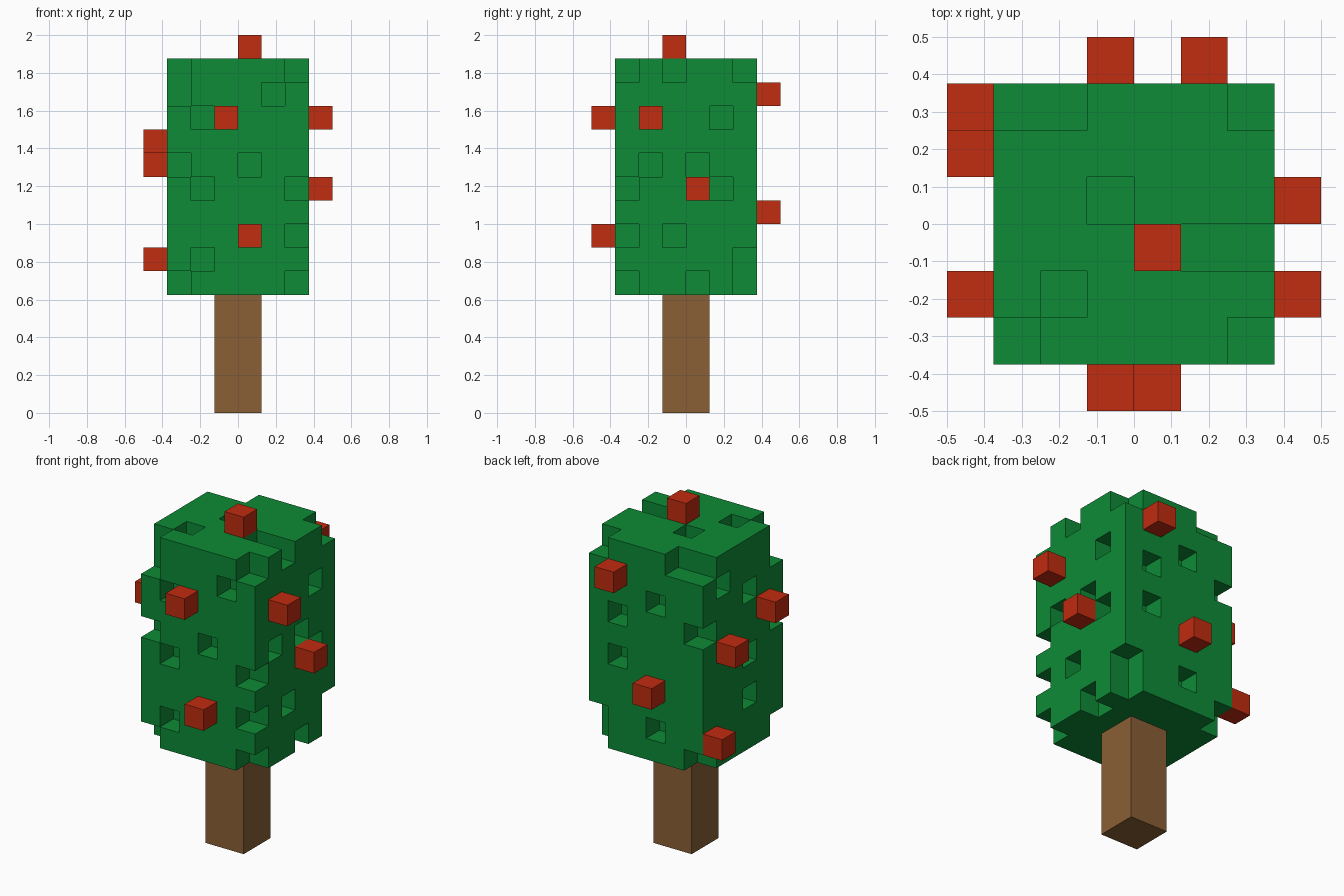
import bpy, bmesh
from mathutils import Vector

cube = bpy.data.objects.get("Cube")
if cube:
    bpy.data.objects.remove(cube, do_unlink=True)

U = 0.125                     # edge of one block
NX, NY, NZ = 6, 6, 10         # leaf crown size in blocks
ORIGIN = Vector((-0.375, -0.375, 0.625))


def material(name, rgb):
    m = bpy.data.materials.new(name)
    m.use_nodes = True
    m.diffuse_color = (*rgb, 1)
    m.node_tree.nodes["Principled BSDF"].inputs["Base Color"].default_value = (*rgb, 1)
    return m


GREEN = material("leaf green", (0.004, 0.258, 0.037))
RED = material("fruit red", (0.533, 0.025, 0.005))
BROWN = material("bark brown", (0.254, 0.117, 0.036))


def finish(name, bm, mat):
    mesh = bpy.data.meshes.new(name)
    bm.to_mesh(mesh)
    bm.free()
    mesh.materials.append(mat)
    ob = bpy.data.objects.new(name, mesh)
    bpy.context.collection.objects.link(ob)
    return ob


def box(name, lo, hi, mat):
    lo, hi = Vector(lo), Vector(hi)
    bm = bmesh.new()
    bmesh.ops.create_cube(bm, size=1)
    for v in bm.verts:
        v.co = Vector([lo[a] + (v.co[a] + 0.5) * (hi[a] - lo[a]) for a in range(3)])
    return finish(name, bm, mat)


def block_shell(name, cells, mat):
    """Skin a set of blocks with quads wherever a neighbour is empty."""
    bm = bmesh.new()
    corners = {}

    def corner(p):
        if p not in corners:
            corners[p] = bm.verts.new(ORIGIN + Vector(p) * U)
        return corners[p]

    for c in sorted(cells):
        for axis in range(3):
            for side in (0, 1):
                n = list(c)
                n[axis] += 2 * side - 1
                if tuple(n) in cells:
                    continue
                ring = []
                for a, b in ((0, 0), (1, 0), (1, 1), (0, 1)):
                    p = list(c)
                    p[axis] += side
                    p[(axis + 1) % 3] += a
                    p[(axis + 2) % 3] += b
                    ring.append(corner(tuple(p)))
                bm.faces.new(ring if side else ring[::-1])
    return finish(name, bm, mat)


# Trunk
box("trunk", (-U, -U, 0), (U, U, 0.66), BROWN)

# Blocks missing from each side of the crown
front_gaps = [(0, 9), (0, 8), (5, 9), (4, 8), (1, 7), (0, 5), (3, 5),
              (1, 4), (5, 4), (5, 2), (1, 1), (0, 0), (5, 0)]
back_gaps = [(4, 6), (2, 7), (4, 4), (2, 1), (0, 6), (0, 0), (5, 0), (5, 1)]
right_gaps = [(4, 7), (1, 5), (3, 5), (4, 4), (2, 2), (3, 0)]
left_gaps = [(4, 8), (2, 7), (2, 4), (2, 2)]
top_gaps = [(0, 5), (1, 5), (5, 5), (2, 3), (4, 2), (5, 2), (1, 1)]

gaps = {(i, 0, k) for i, k in front_gaps}
gaps |= {(i, NY - 1, k) for i, k in back_gaps}
gaps |= {(NX - 1, j, k) for j, k in right_gaps}
gaps |= {(0, j, k) for j, k in left_gaps}
gaps |= {(i, j, NZ - 1) for i, j in top_gaps}

# Leaf crown
crown = {(i, j, k) for i in range(NX) for j in range(NY) for k in range(NZ)} - gaps
block_shell("leaf_crown", crown, GREEN)

# Fruit blocks sitting on the crown's outside
fruit = {
    "fruit_top": [(3, 2, 10)],
    "fruit_front": [(2, -1, 7), (3, -1, 2)],
    "fruit_back": [(4, 6, 8), (2, 6, 3)],
    "fruit_plus_x": [(6, 1, 7), (6, 3, 4)],
    "fruit_minus_x": [(-1, 1, 6), (-1, 4, 5), (-1, 5, 1)],
}
for name, spots in fruit.items():
    for n, spot in enumerate(spots, 1):
        lo = ORIGIN + Vector(spot) * U
        box(f"{name}_{n}", lo, lo + Vector((U, U, U)), RED)
